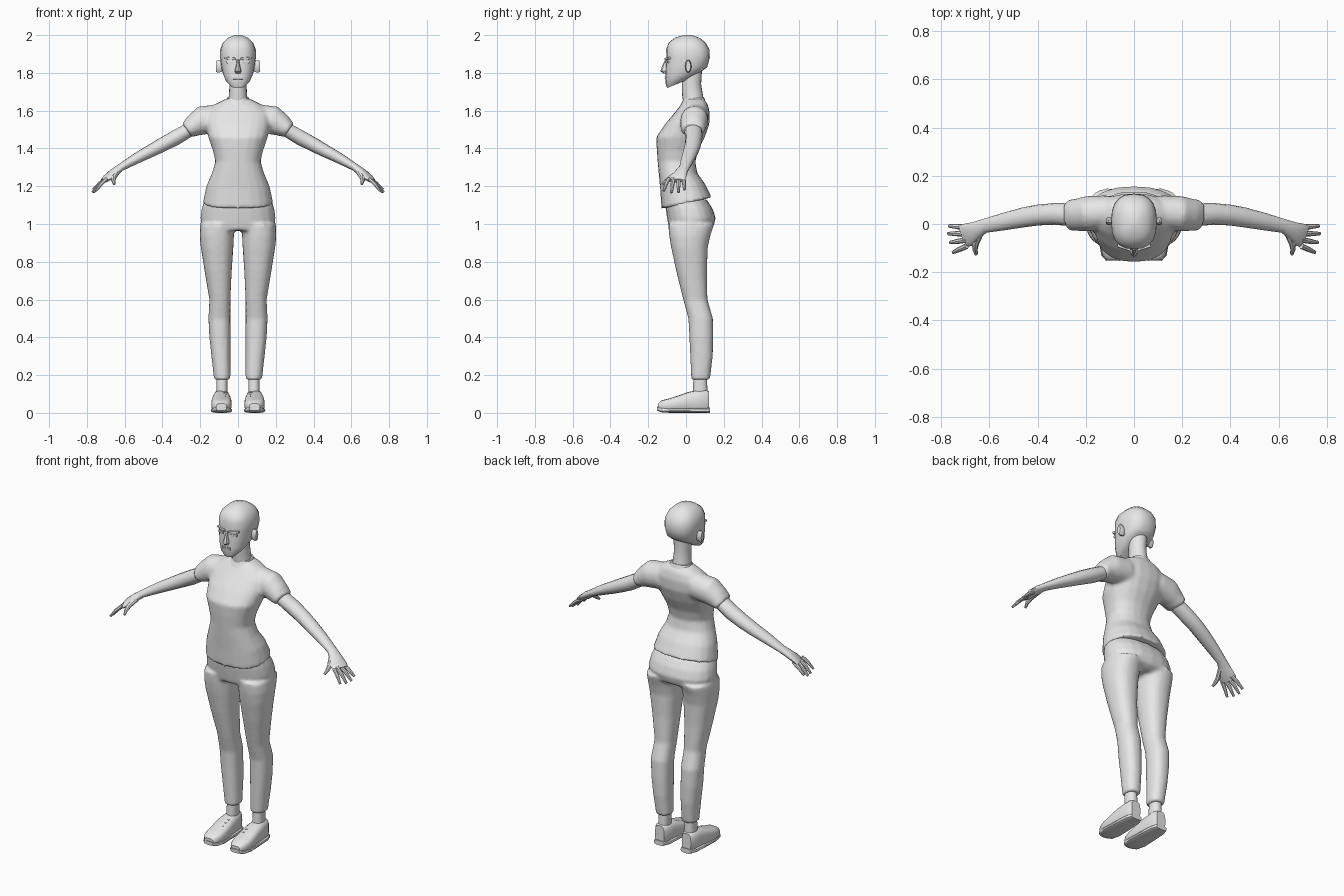
import bpy, bmesh, math
from mathutils import Vector

if "Cube" in bpy.data.objects:
    bpy.data.objects.remove(bpy.data.objects["Cube"], do_unlink=True)

GREY = (0.8, 0.8, 0.8, 1)
grey = bpy.data.materials.new("plain grey")
grey.use_nodes = True
grey.diffuse_color = GREY
grey.node_tree.nodes["Principled BSDF"].inputs["Base Color"].default_value = GREY

X, Y, Z = Vector((1, 0, 0)), Vector((0, 1, 0)), Vector((0, 0, 1))


def section(centre, u, v, ru, rv, sides=16, power=2.0):
    """Closed rounded cross-section; a higher power makes it squarer."""
    points = []
    for i in range(sides):
        a = math.tau * i / sides
        c, s = math.cos(a), math.sin(a)
        cu = math.copysign(abs(c) ** (2 / power), c)
        sv = math.copysign(abs(s) ** (2 / power), s)
        points.append(Vector(centre) + u * ru * cu + v * rv * sv)
    return points


def level(z, left, right, front, back, tilt=0.0, sides=20, power=2.3):
    """Horizontal section given by its extents; tilt raises the back."""
    centre = ((left + right) / 2, (front + back) / 2, z)
    return section(centre, X, Y + Z * tilt, (right - left) / 2, (back - front) / 2, sides, power)


def stack(rows, power=2.3):
    """Sections symmetric about x = 0: height, half width, front, back, tilt."""
    return [level(z, -w, w, f, b, *t, power=power) for z, w, f, b, *t in rows]


def limb(path, sides=12, power=2.0):
    """Sections along a path: position, thickness radius, breadth radius."""
    rings = []
    for i, (pos, thick, broad) in enumerate(path):
        before, after = path[max(i - 1, 0)][0], path[min(i + 1, len(path) - 1)][0]
        along = (Vector(after) - Vector(before)).normalized()
        side = Z.cross(along).normalized()
        rings.append(section(pos, side, along.cross(side), broad, thick, sides, power))
    return rings


def flipped(rings):
    return [[Vector((-p.x, p.y, p.z)) for p in ring] for ring in rings]


def build(name, lofts, mirror=False, blend=0.0, angle=40):
    """Skin every stack of sections into one object, optionally fused together."""
    bm = bmesh.new()
    for rings in lofts:
        loops = [[bm.verts.new(p) for p in ring] for ring in rings]
        for low, high in zip(loops, loops[1:]):
            for i in range(len(low)):
                j = (i + 1) % len(low)
                bm.faces.new((low[i], low[j], high[j], high[i]))
        bm.faces.new(loops[0][::-1])
        bm.faces.new(loops[-1])
    bmesh.ops.recalc_face_normals(bm, faces=bm.faces)
    mesh = bpy.data.meshes.new(name)
    bm.to_mesh(mesh)
    bm.free()
    mesh.materials.append(grey)
    obj = bpy.data.objects.new(name, mesh)
    bpy.context.collection.objects.link(obj)
    bpy.ops.object.select_all(action="DESELECT")
    obj.select_set(True)
    bpy.context.view_layer.objects.active = obj
    bpy.ops.object.shade_smooth_by_angle(angle=math.radians(angle))
    if mirror:
        obj.modifiers.new("Mirror", "MIRROR").use_mirror_merge = False
    if blend:
        remesh = obj.modifiers.new("Fuse", "REMESH")
        remesh.mode, remesh.voxel_size, remesh.use_smooth_shade = "VOXEL", blend, True
        smooth = obj.modifiers.new("Soften", "SMOOTH")
        smooth.factor, smooth.iterations = 0.5, 5
    return obj


def bar(start, end, thick, broad):
    return limb([(start, thick, broad), (end, thick, broad)], sides=8, power=4)


# Shirt: torso with short sleeves
torso = stack([
    (1.11, .187, -.13, .137, .23), (1.2, .168, -.137, .1, .12), (1.27, .138, -.145, .06),
    (1.33, .12, -.15, .05), (1.39, .133, -.155, .065), (1.46, .158, -.158, .1),
    (1.53, .172, -.11, .124), (1.59, .17, -.06, .126), (1.635, .12, -.025, .115),
    (1.665, .06, -.003, .092)])
sleeve = limb([
    ((.1, .05, 1.56), .075, .07), ((.19, .043, 1.548), .077, .074),
    ((.235, .038, 1.52), .06, .068), ((.272, .035, 1.495), .043, .065)], sides=16)
build("shirt", [torso, sleeve, flipped(sleeve)], blend=.01)
build("collar", [stack([(1.635, .075, -.03, .105, .1), (1.668, .058, -.012, .094, .1)])])

# Trousers: pelvis and two legs
pelvis = stack([
    (.965, .16, -.085, .11), (.985, .19, -.092, .145), (1.03, .2, -.1, .158),
    (1.08, .193, -.108, .142), (1.13, .178, -.112, .11)])
leg = [level(*row) for row in [
    (.175, .04, .127, .028, .127), (.3, .04, .141, .022, .142), (.4, .04, .152, .018, .145),
    (.5, .04, .157, .012, .143), (.6, .04, .152, -.015, .114), (.75, .033, .177, -.052, .111),
    (.88, .024, .198, -.08, .116), (.94, .021, .203, -.09, .13), (1.0, .02, .2, -.095, .15)]]
build("trousers", [pelvis, leg, flipped(leg)], blend=.01)
build("ankle", [[level(.09, .055, .115, .035, .115), level(.2, .055, .115, .04, .11)]], mirror=True)

# Shoes: upper, sole and laces
def shoe_part(rows):
    return [section((.0875, y, (low + top) / 2), X, Z, w, (top - low) / 2, 16, 3)
            for y, w, low, top in rows]


build("shoe", [shoe_part([
    (-.148, .028, .012, .05), (-.13, .044, .008, .066), (-.09, .054, .005, .076),
    (-.04, .054, .005, .092), (.01, .05, .005, .11), (.05, .046, .005, .118),
    (.1, .043, .005, .122), (.122, .03, .01, .115)])], mirror=True)
build("sole", [shoe_part([
    (-.153, .028, .012, .034), (-.13, .048, .003, .03), (-.08, .057, 0, .027),
    (.0, .054, 0, .026), (.09, .049, 0, .026), (.127, .034, 0, .028)])], mirror=True)
laces = [bar((.062, y, .1 + y * .35), (.113, y + .012, .1 + y * .35), .006, .005)
         for y in (-.045, -.02, .005)]
build("lace", laces, mirror=True)

# Bare arm with hand
build("arm", [limb([
    ((.235, .037, 1.512), .037, .048), ((.33, .042, 1.457), .041, .045),
    ((.4, .037, 1.42), .038, .043), ((.46, .027, 1.388), .034, .041),
    ((.54, .01, 1.346), .028, .036), ((.62, -.008, 1.3), .02, .029),
    ((.655, -.025, 1.275), .021, .036), ((.69, -.045, 1.245), .017, .05),
    ((.708, -.052, 1.23), .012, .046)], sides=14)], mirror=True)

# Fingers fan out from the knuckles
tips = [(.768, -.008, 1.182), (.772, -.04, 1.168), (.764, -.077, 1.166), (.752, -.118, 1.175)]
fingers = []
for i, tip in enumerate(tips):
    base = Vector((.695, -.014 - .026 * i, 1.24))
    knuckle = base.lerp(Vector(tip), .5) + Z * .005
    fingers.append(limb([(base, .011, .012), (knuckle, .01, .011), (tip, .006, .007)], sides=8))
thumb = limb([((.635, -.03, 1.28), .014, .015), ((.658, -.08, 1.247), .013, .015),
              ((.66, -.105, 1.228), .01, .011), ((.655, -.126, 1.21), .006, .007)], sides=8)
build("finger", fingers + [thumb], mirror=True)

# Head and neck
build("neck", [stack([
    (1.62, .06, -.012, .098), (1.68, .048, -.02, .09), (1.74, .045, -.022, .08),
    (1.82, .05, -.02, .085)], power=2)])
build("head", [stack([
    (1.74, .042, -.1, .0, .4), (1.765, .066, -.108, .045, .3), (1.795, .08, -.11, .085, .15),
    (1.83, .088, -.108, .112), (1.88, .095, -.104, .126), (1.925, .094, -.105, .124),
    (1.96, .08, -.092, .104), (1.985, .055, -.06, .073), (2.0, .018, -.015, .03)], power=2.5)])
build("ear", [[section((x, .012, 1.835), Y, Z, w, h, 10) for x, w, h in
               [(.08, .012, .028), (.105, .017, .036), (.116, .012, .03)]]], mirror=True)

# Face: nose, brows, eyes and mouth
build("nose", [[section((0, y, z), X, Y, w, d, 8) for z, w, d, y in
                [(1.797, .013, .012, -.108), (1.81, .018, .026, -.11),
                 (1.84, .01, .02, -.105), (1.872, .008, .008, -.101)]]], angle=30)
build("brow", [bar((.014, -.104, 1.874), (.068, -.086, 1.879), .006, .01)], mirror=True)
build("eyelid", [bar((.022, -.1, 1.857), (.058, -.09, 1.857), .006, .009)], mirror=True)
build("mouth", [bar((-.026, -.106, z), (.026, -.106, z), .004, .007) for z in (1.77, 1.779)])
